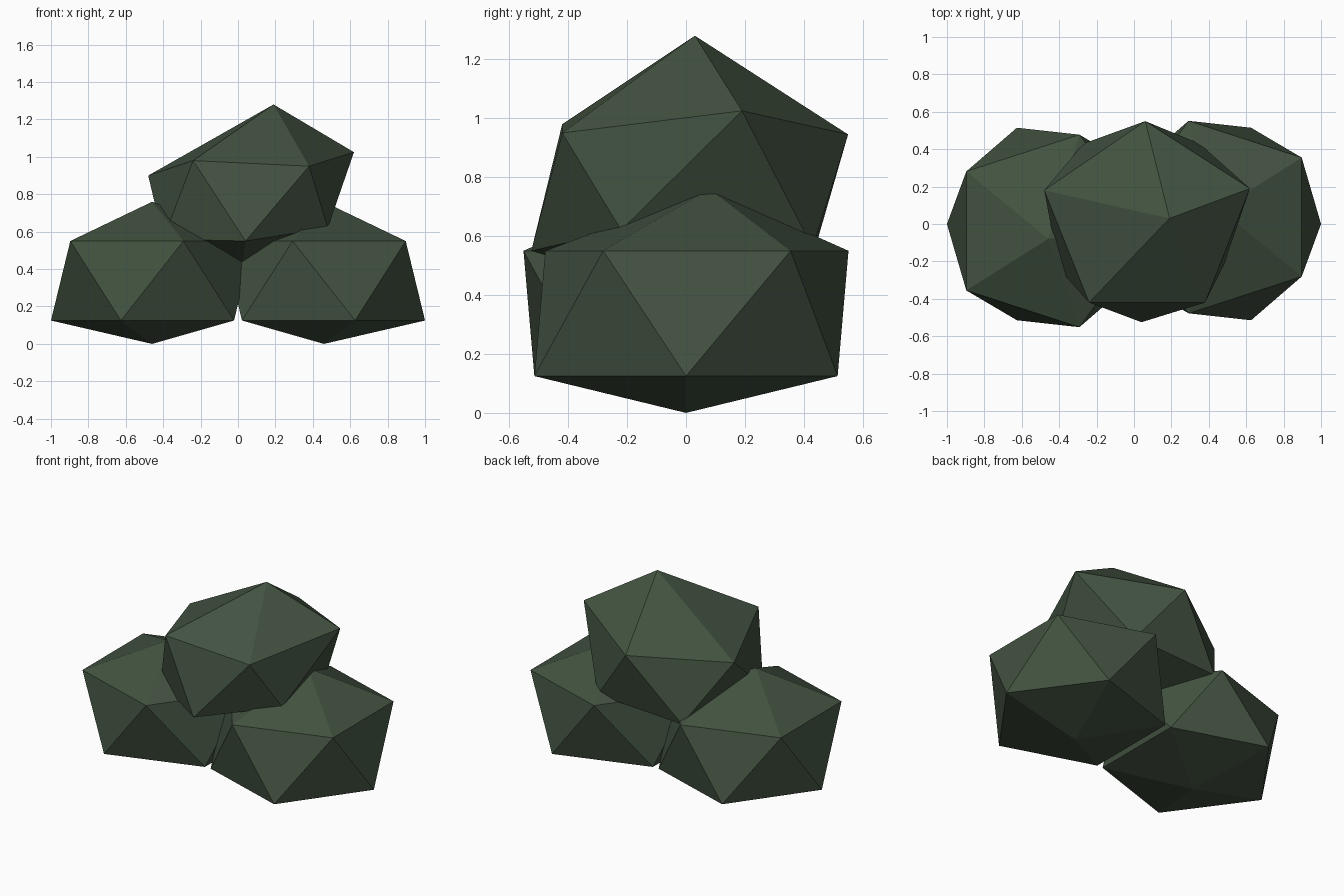
import bpy, bmesh
from math import cos, sin, radians

if "Cube" in bpy.data.objects:
    bpy.data.objects.remove(bpy.data.objects["Cube"])

mat = bpy.data.materials.new("dark_green_stone")
mat.diffuse_color = (0.055, 0.085, 0.052, 1)
mat.use_nodes = True
mat.node_tree.nodes["Principled BSDF"].inputs["Base Color"].default_value = mat.diffuse_color


def ring(cx, cy, z, r, start):
    """Regular five-point ring, counter-clockwise."""
    return [(cx + r * cos(radians(start + 72 * k)),
             cy + r * sin(radians(start + 72 * k)), z) for k in range(5)]


def rock(name, top, upper, lower, bottom):
    """Twenty-sided boulder from two staggered rings and two poles."""
    bm = bmesh.new()
    t, b = bm.verts.new(top), bm.verts.new(bottom)
    u = [bm.verts.new(p) for p in upper]
    l = [bm.verts.new(p) for p in lower]
    for k in range(5):
        n = (k + 1) % 5
        for f in ((t, u[k], u[n]), (u[k], l[k], u[n]),
                  (l[k], l[n], u[n]), (b, l[n], l[k])):
            bm.faces.new(f)
    bm.normal_update()
    mesh = bpy.data.meshes.new(name)
    bm.to_mesh(mesh)
    bm.free()
    mesh.materials.append(mat)
    ob = bpy.data.objects.new(name, mesh)
    bpy.context.collection.objects.link(ob)
    return ob


# Two base boulders: the right one is the left one turned half a turn
left = rock("left_boulder", (-0.459, -0.08, 0.76),
            ring(-0.459, -0.037, 0.55, 0.541, 0),
            ring(-0.459, 0, 0.125, 0.541, 36),
            (-0.459, 0, 0.0))
right = left.copy()
right.name = "right_boulder"
right.rotation_euler.z = radians(180)
bpy.context.collection.objects.link(right)

# Irregular boulder resting on top
rock("top_boulder", (0.19, 0.03, 1.28),
     [(0.62, 0.19, 1.025), (0.06, 0.55, 0.945), (-0.48, 0.18, 0.90),
      (-0.24, -0.42, 0.98), (0.38, -0.42, 0.95)],
     [(0.35, 0.43, 0.56), (-0.27, 0.43, 0.53), (-0.40, -0.24, 0.56),
      (0.04, -0.525, 0.55), (0.48, -0.22, 0.62)],
     (0.02, 0.0, 0.39))
